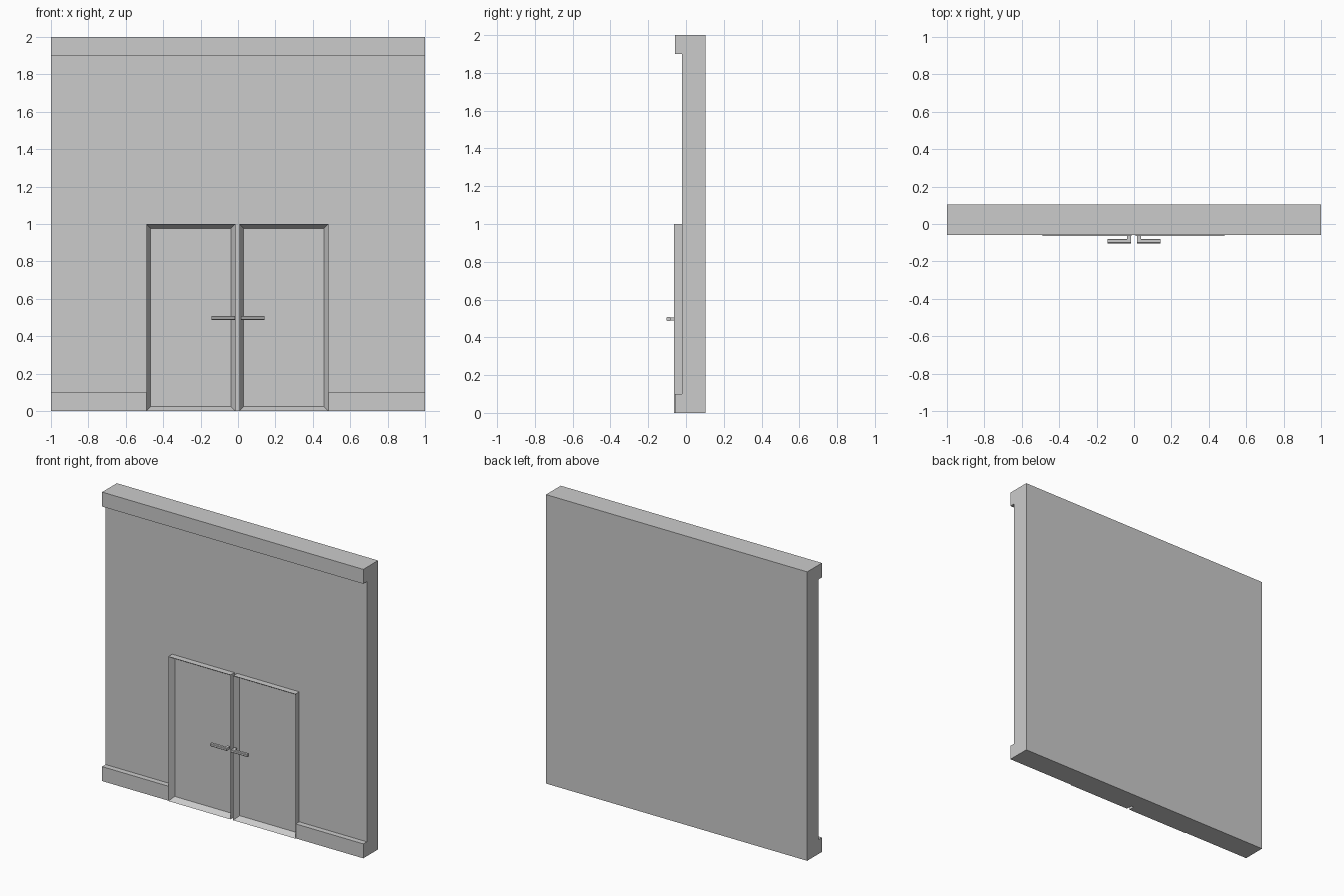
import bpy, bmesh

if "Cube" in bpy.data.objects:
    bpy.data.objects.remove(bpy.data.objects["Cube"])

BACK, WALL, TRIM, DOOR, PANEL = 0.103, -0.02, -0.058, -0.063, -0.025


def finish(name, bm):
    bmesh.ops.recalc_face_normals(bm, faces=bm.faces)
    me = bpy.data.meshes.new(name)
    bm.to_mesh(me)
    bm.free()
    ob = bpy.data.objects.new(name, me)
    bpy.context.collection.objects.link(ob)
    return ob


def add_box(bm, x, y, z):
    verts = bmesh.ops.create_cube(bm, size=1)["verts"]
    for v in verts:
        for i, (lo, hi) in enumerate((x, y, z)):
            v.co[i] = lo if v.co[i] < 0 else hi
    return verts


def box(name, x, y, z):
    bm = bmesh.new()
    add_box(bm, x, y, z)
    return finish(name, bm)


# Wall with side-to-side top trim
box("wall", (-1, 1), (WALL, BACK), (0, 2))
box("top_trim", (-1, 1), (TRIM, WALL), (1.9, 2))

# Baseboards stop at the outer door edges
box("baseboard_left", (-1, -0.49), (TRIM, WALL), (0, 0.1))
box("baseboard_right", (0.483, 1), (TRIM, WALL), (0, 0.1))


def door(name, x0, x1):
    # Slab with a recessed front panel
    bm = bmesh.new()
    add_box(bm, (x0, x1), (DOOR, WALL), (0, 1))
    bm.normal_update()
    front = min(bm.faces, key=lambda f: f.calc_center_median().y)
    bmesh.ops.inset_region(bm, faces=[front], thickness=0.033)
    for v in front.verts:
        v.co.y = PANEL
    return finish(name, bm)


door("door_left", -0.49, -0.014)
door("door_right", 0.007, 0.483)


def handle(name, side):
    # Horizontal lever on a short post
    def span(a, b):
        return tuple(sorted((a * side, b * side)))
    bm = bmesh.new()
    add_box(bm, span(0.016, 0.142), (-0.103, -0.08), (0.487, 0.507))
    rails = [e for e in bm.edges
             if abs(e.verts[0].co.x - e.verts[1].co.x) > 0.1]
    bmesh.ops.bevel(bm, geom=rails, offset=0.004, segments=1, affect='EDGES')
    add_box(bm, span(0.016, 0.037), (-0.084, DOOR), (0.488, 0.506))
    return finish(name, bm)


handle("handle_left", -1)
handle("handle_right", 1)
